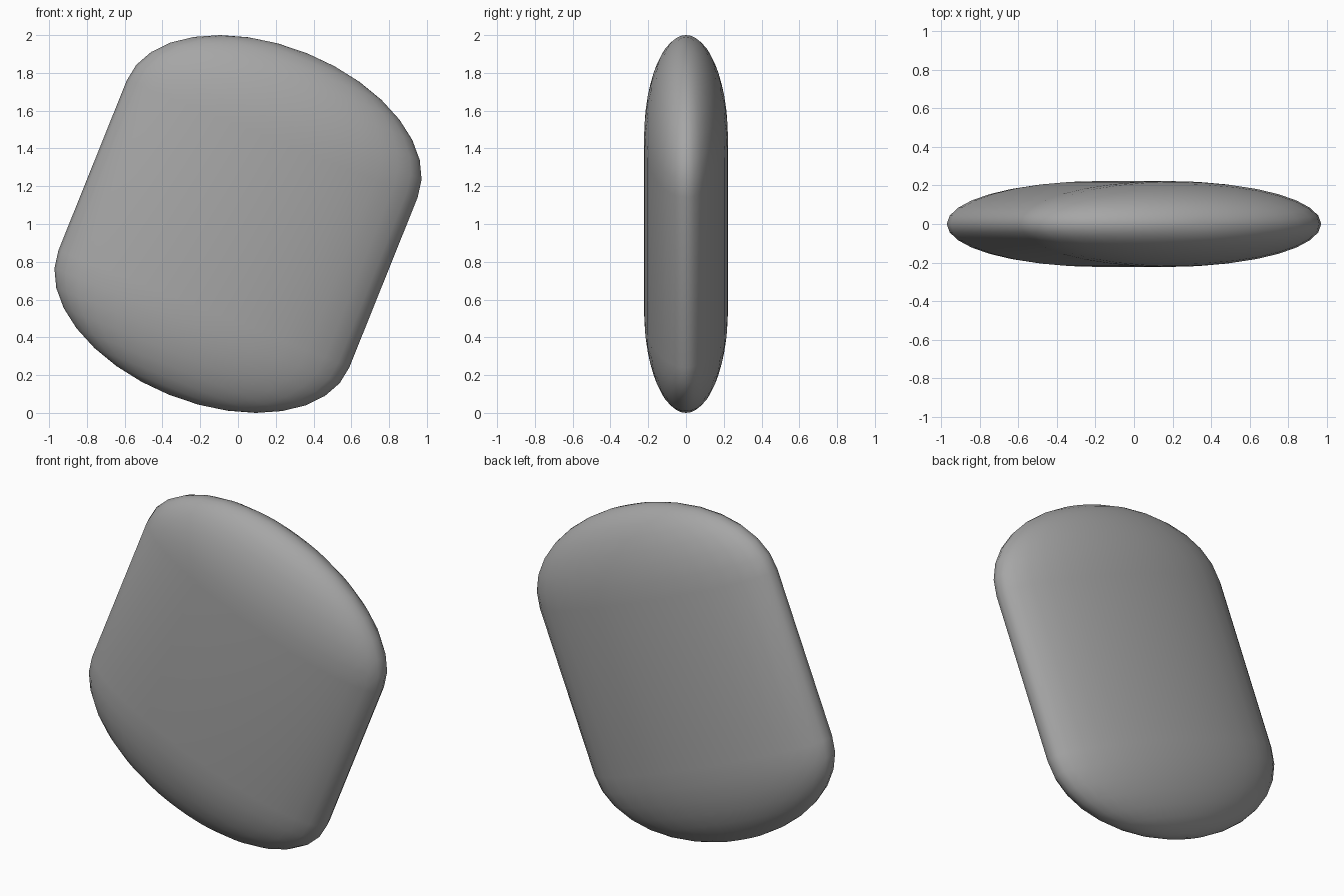
import bpy, bmesh, math
from mathutils import Matrix

if "Cube" in bpy.data.objects:
    bpy.data.objects.remove(bpy.data.objects["Cube"])

HALF_WIDTH, HALF_THICK = 0.83, 0.223    # elliptical cross-section
CAP, HALF_BODY = 0.49, 0.485            # rounded end height, straight half length
TILT = math.radians(21.9)
SEGMENTS, RINGS = 32, 8

# Half profile of a capsule, from bottom pole to top pole
angles = [i * math.pi / 2 / RINGS for i in range(RINGS + 1)]
top = [(math.cos(a), HALF_BODY + CAP * math.sin(a)) for a in angles]
profile = [(r, -z) for r, z in reversed(top)] + top

# Lathe the profile, then flatten and tilt it
bm = bmesh.new()
verts = [bm.verts.new((r, 0, z)) for r, z in profile]
edges = [bm.edges.new(pair) for pair in zip(verts, verts[1:])]
bmesh.ops.spin(bm, geom=verts + edges, cent=(0, 0, 0), axis=(0, 0, 1),
               angle=math.tau, steps=SEGMENTS)
bmesh.ops.remove_doubles(bm, verts=bm.verts, dist=1e-4)
bm.transform(Matrix.Translation((0, 0, 1)) @ Matrix.Rotation(TILT, 4, 'Y')
             @ Matrix.Diagonal((HALF_WIDTH, HALF_THICK, 1, 1)))
bmesh.ops.recalc_face_normals(bm, faces=bm.faces)
for face in bm.faces:
    face.smooth = True

mesh = bpy.data.meshes.new("flattened_capsule")
bm.to_mesh(mesh)
bm.free()

# Dark grey surface
grey = bpy.data.materials.new("dark_grey")
grey.diffuse_color = (0.38, 0.38, 0.38, 1)
grey.use_nodes = True
grey.node_tree.nodes["Principled BSDF"].inputs["Base Color"].default_value = grey.diffuse_color
mesh.materials.append(grey)
bpy.context.collection.objects.link(bpy.data.objects.new("flattened_capsule", mesh))
